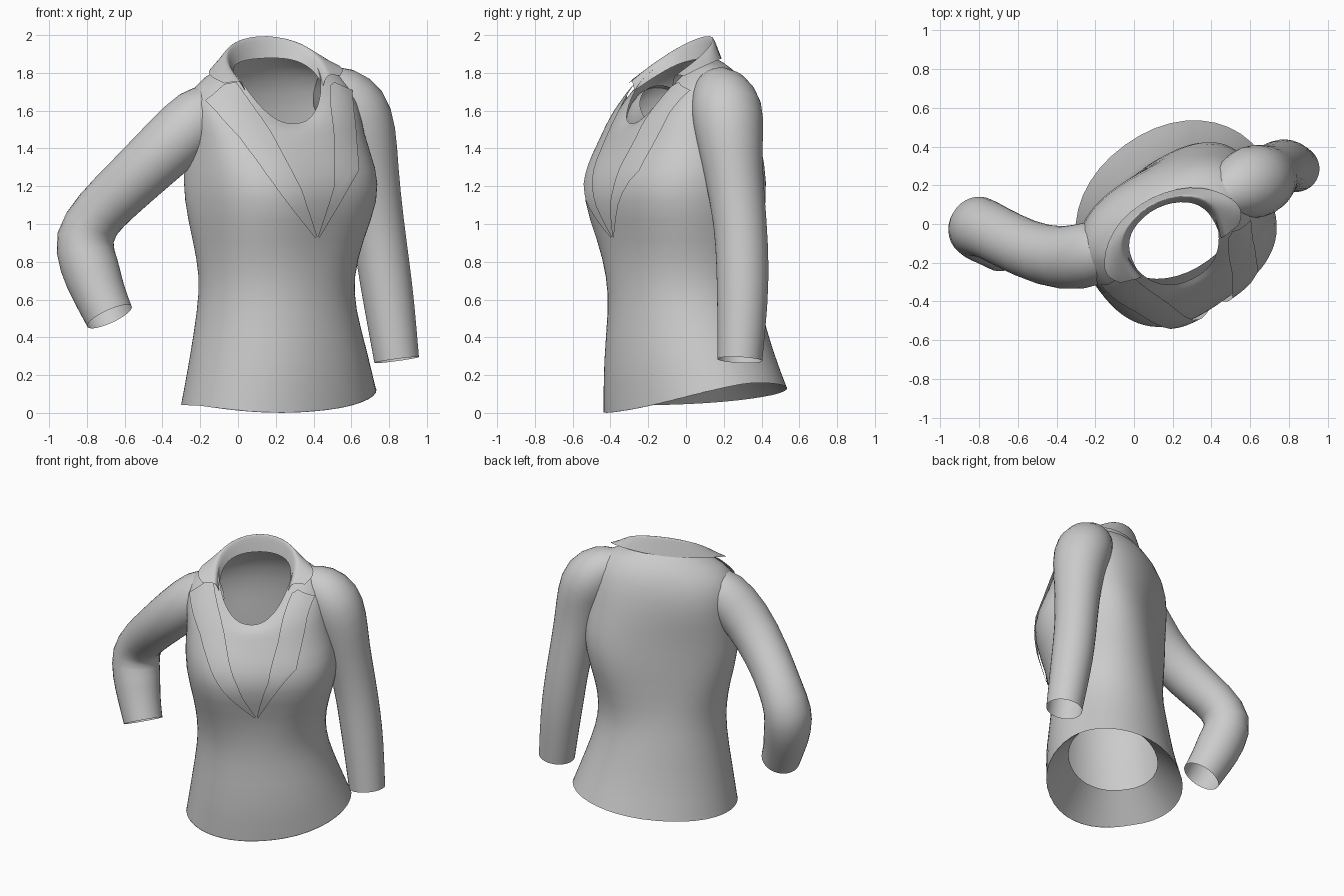
import bpy, bmesh, math
from mathutils import Vector
from mathutils.bvhtree import BVHTree

if "Cube" in bpy.data.objects:
    bpy.data.objects.remove(bpy.data.objects["Cube"])

grey = bpy.data.materials.new("plain grey cloth")
grey.use_nodes = True
grey.diffuse_color = (0.6, 0.6, 0.6, 1)
grey.node_tree.nodes["Principled BSDF"].inputs["Base Color"].default_value = (0.6, 0.6, 0.6, 1)


def loft(name, rows, closed=False, subdivide=0):
    """Skin a sheet through rows of points, optionally closed around each row."""
    bm = bmesh.new()
    grid = [[bm.verts.new(p) for p in row] for row in rows]
    count = len(rows[0])
    for low, high in zip(grid, grid[1:]):
        for i in range(count if closed else count - 1):
            j = (i + 1) % count
            bm.faces.new((low[i], low[j], high[j], high[i]))
    mesh = bpy.data.meshes.new(name)
    bm.to_mesh(mesh)
    bm.free()
    mesh.materials.append(grey)
    obj = bpy.data.objects.new(name, mesh)
    bpy.context.collection.objects.link(obj)
    if subdivide:
        mod = obj.modifiers.new("smooth", "SUBSURF")
        mod.levels = mod.render_levels = subdivide
        mod.boundary_smooth = "PRESERVE_CORNERS"
    bpy.ops.object.select_all(action="DESELECT")
    obj.select_set(True)
    bpy.context.view_layer.objects.active = obj
    bpy.ops.object.shade_smooth()
    return obj


def place(u, f, z, cx, cy, angle):
    """Body frame (left, forward, up) to world."""
    c, s = math.cos(math.radians(angle)), math.sin(math.radians(angle))
    return Vector((cx + u * c + f * s, cy + u * s - f * c, z))


def power(v, n):
    return math.copysign(abs(v) ** (2 / n), v)


def torso_ring(zf, zs, zb, cx, cy, angle, a, front, back, n, roll=0, count=40):
    ring = []
    for i in range(count):
        t = math.tau * i / count
        s, c = math.sin(t), math.cos(t)
        depth, zend, bend = (front, zf, 1.4) if c > 0 else (back, zb, 2)
        z = zs + (zend - zs) * abs(c) ** bend + roll * s
        ring.append(place(a * power(s, n), depth * power(c, n), z, cx, cy, angle))
    return ring


# Torso: height at front, side, back; centre; turn; half width; depths; squareness; roll
hem = (0.015, 0.10, 0.085, 0.22, 0.04, 36, 0.545, 0.425, 0.455, 2.1, 0.06)
torso = loft("torso", [torso_ring(*r) for r in (
    hem,
    (0.28, 0.31, 0.31, 0.21, 0.02, 36, 0.49, 0.43, 0.40, 2.1, 0.03),
    (0.55, 0.55, 0.55, 0.20, 0.00, 36, 0.43, 0.39, 0.37, 2.1),
    (0.72, 0.72, 0.72, 0.20, -0.02, 36, 0.42, 0.38, 0.35, 2.1),
    (0.91, 0.91, 0.91, 0.20, -0.02, 36, 0.45, 0.40, 0.34, 2.5),
    (1.13, 1.13, 1.13, 0.20, -0.01, 36, 0.51, 0.485, 0.33, 2.8),
    (1.27, 1.32, 1.32, 0.20, 0.00, 33, 0.51, 0.465, 0.315, 2.7),
    (1.39, 1.50, 1.50, 0.18, 0.00, 28, 0.48, 0.41, 0.31, 2.5),
    (1.46, 1.70, 1.69, 0.17, -0.01, 26, 0.48, 0.37, 0.29, 2.2, 0.03),
    (1.50, 1.81, 1.81, 0.17, -0.02, 26, 0.37, 0.34, 0.23, 2.1, 0.03),
    (1.53, 1.85, 1.88, 0.17, -0.02, 26, 0.25, 0.295, 0.15, 2.3, 0.01),
)], closed=True, subdivide=1)

# Facing inside the hem, sloping up and in to a narrower opening
loft("hem_facing", [torso_ring(*hem), torso_ring(
    0.22, 0.25, 0.25, 0.22, 0.04, 36, 0.38, 0.28, 0.29, 2.1, 0.03)], closed=True)


def sleeve(name, path, sides=16):
    """Open tube along (x, y, z, radius) points."""
    pts = [Vector(p[:3]) for p in path]
    side, rows = Vector((0, 1, 0)), []
    for i, p in enumerate(pts):
        before = (p - pts[i - 1]).normalized() if i else Vector()
        after = (pts[i + 1] - p).normalized() if i + 1 < len(pts) else Vector()
        along = (before + after).normalized()
        side = (side - along * side.dot(along)).normalized()
        other = along.cross(side)
        r = path[i][3] * 1.02
        rows.append([p + (side * math.cos(math.tau * k / sides)
                          + other * math.sin(math.tau * k / sides)) * r for k in range(sides)])
    return loft(name, rows, closed=True, subdivide=1)


sleeve("right_sleeve", [
    (-0.11, -0.12, 1.62, 0.13), (-0.20, -0.15, 1.57, 0.175), (-0.36, -0.19, 1.42, 0.165),
    (-0.57, -0.13, 1.22, 0.15), (-0.73, -0.04, 1.07, 0.145), (-0.83, 0.0, 0.93, 0.16),
    (-0.79, -0.04, 0.78, 0.16), (-0.74, -0.08, 0.64, 0.14), (-0.68, -0.12, 0.51, 0.13)])
sleeve("left_sleeve", [
    (0.45, 0.15, 1.71, 0.12), (0.53, 0.185, 1.69, 0.165), (0.62, 0.22, 1.61, 0.195),
    (0.665, 0.23, 1.47, 0.18), (0.695, 0.25, 1.28, 0.155), (0.74, 0.29, 1.00, 0.14),
    (0.77, 0.30, 0.78, 0.14), (0.80, 0.30, 0.58, 0.135), (0.84, 0.285, 0.28, 0.12)])

# Collar: stand, fold and fall lines on the left half, mirrored around the nape
stand = [(0.23, 0.17, 1.72), (0.24, 0.02, 1.81), (0.17, -0.08, 1.87), (0, -0.13, 1.88)]
fold = [(0.25, 0.17, 1.77), (0.27, 0.02, 1.88), (0.20, -0.10, 1.98), (0, -0.155, 2.03)]
fall = [(0.34, 0.15, 1.765), (0.42, 0.07, 1.815), (0.27, -0.13, 1.87), (0, -0.195, 1.87)]


def around(line):
    full = line + [(-u, f, z) for u, f, z in reversed(line[:-1])]
    return [place(u, f, z + 0.06 * u, 0.17, -0.02, 26) for u, f, z in full]


stand, fold, fall = around(stand), around(fold), around(fall)
roll_over = [a.lerp(b, 0.25) + Vector((0, 0, 0.005)) for a, b in zip(fold, fall)]
loft("collar", [stand, fold, roll_over, fall], subdivide=2)

# Lapels: sheets laid over the chest between an inner and an outer edge (x, z)
bpy.context.view_layer.update()
chest = BVHTree.FromObject(torso, bpy.context.evaluated_depsgraph_get())


def on_chest(x, z):
    hit, normal, _, _ = chest.ray_cast(Vector((x, -2, z)), Vector((0, 1, 0)))
    if hit is None or hit.y > 0.05:
        hit, normal, _, _ = chest.find_nearest(Vector((x, -0.15, z)))
    return hit + Vector((normal.x, -abs(normal.y), normal.z)) * 0.018


def stretch(edge, steps=6):
    pts = [Vector(p) for p in edge]
    return [a.lerp(b, k / steps) for a, b in zip(pts, pts[1:]) for k in range(steps)] + [pts[-1]]


def lapel(name, inner, outer, across=6):
    rows = [[on_chest(*a.lerp(b, k / across)) for k in range(across + 1)]
            for a, b in zip(stretch(inner), stretch(outer))]
    loft(name, rows)


lapel("right_lapel", [(-0.01, 1.74), (0.03, 1.68), (0.17, 1.48), (0.33, 1.18), (0.41, 0.94)],
      [(-0.07, 1.73), (-0.165, 1.645), (0.01, 1.45), (0.22, 1.16), (0.40, 0.93)])
lapel("left_lapel", [(0.48, 1.72), (0.48, 1.66), (0.50, 1.45), (0.50, 1.20), (0.415, 0.94)],
      [(0.50, 1.74), (0.59, 1.70), (0.61, 1.52), (0.63, 1.28), (0.42, 0.93)])
